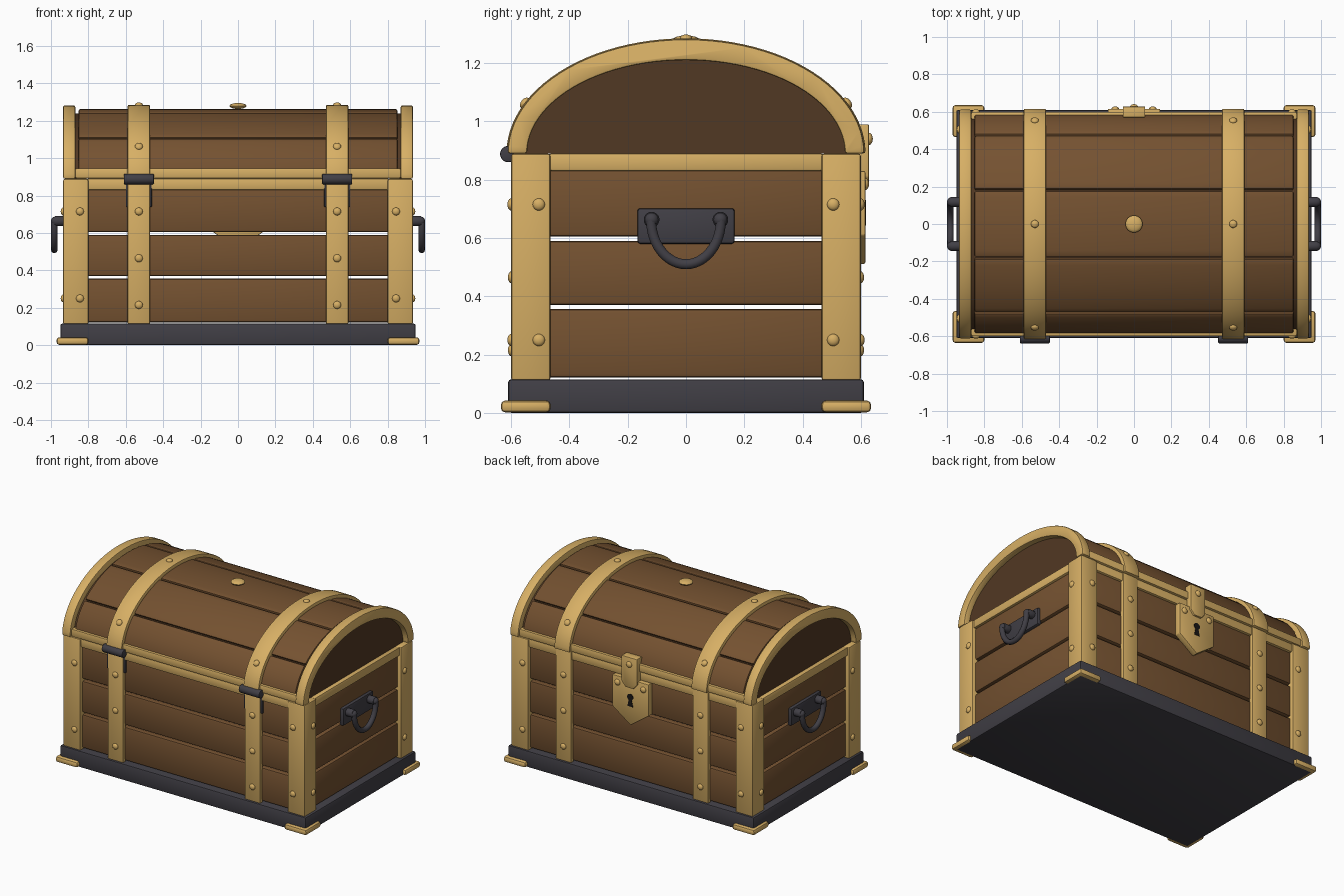
import bpy, bmesh, math
from mathutils import Matrix, Vector

if "Cube" in bpy.data.objects:
    bpy.data.objects.remove(bpy.data.objects["Cube"], do_unlink=True)


def material(name, rgb):
    m = bpy.data.materials.new(name)
    m.use_nodes = True
    m.diffuse_color = (*rgb, 1)
    m.node_tree.nodes["Principled BSDF"].inputs["Base Color"].default_value = (*rgb, 1)
    return m


GOLD = material("brass", (0.68, 0.43, 0.13))
WOOD = material("wood", (0.175, 0.083, 0.03))
DARK = material("dark_wood", (0.083, 0.04, 0.017))
IRON = material("iron", (0.052, 0.049, 0.06))
BLACK = material("keyhole_black", (0.01, 0.008, 0.007))

SPRING = 0.89   # height where the lid begins
STRAP_X = 0.53


def finish(name, bm, mat, bevel=0.0):
    bmesh.ops.recalc_face_normals(bm, faces=bm.faces)
    if bevel:
        sharp = [e for e in bm.edges if e.calc_face_angle(0) > math.radians(40)]
        bmesh.ops.bevel(bm, geom=sharp, offset=bevel, segments=2, profile=0.5, affect='EDGES')
    mesh = bpy.data.meshes.new(name)
    bm.to_mesh(mesh)
    bm.free()
    mesh.materials.append(mat)
    mesh.shade_smooth()
    mesh.set_sharp_from_angle(angle=math.radians(35))
    obj = bpy.data.objects.new(name, mesh)
    bpy.context.collection.objects.link(obj)
    return obj


def box(name, lo, hi, mat, bevel=0.008):
    lo, hi = Vector(lo), Vector(hi)
    bm = bmesh.new()
    m = Matrix.Translation((lo + hi) / 2) @ Matrix.Diagonal((*(hi - lo), 1))
    bmesh.ops.create_cube(bm, size=1, matrix=m)
    return finish(name, bm, mat, bevel)


def mbox(name, sx, sy, lo, hi, mat, bevel=0.008):
    """Box given in the +x +y corner, mirrored by the signs sx and sy."""
    xs = sorted((sx * lo[0], sx * hi[0]))
    ys = sorted((sy * lo[1], sy * hi[1]))
    return box(name, (xs[0], ys[0], lo[2]), (xs[1], ys[1], hi[2]), mat, bevel)


def prism(name, pts, axis, lo, hi, mat, bevel=0.0):
    """Extrude a profile along x (points are y, z) or along y (points are x, z)."""
    bm = bmesh.new()
    place = (lambda a, b: (lo, a, b)) if axis == 'x' else (lambda a, b: (a, lo, b))
    face = bm.faces.new([bm.verts.new(place(a, b)) for a, b in pts])
    ext = bmesh.ops.extrude_face_region(bm, geom=[face])["geom"]
    step = Vector((hi - lo, 0, 0)) if axis == 'x' else Vector((0, hi - lo, 0))
    bmesh.ops.translate(bm, vec=step, verts=[v for v in ext if isinstance(v, bmesh.types.BMVert)])
    return finish(name, bm, mat, bevel)


def ellipse(a, b, t0=0, t1=180, n=48):
    angles = [math.radians(t0 + (t1 - t0) * i / n) for i in range(n + 1)]
    return [(a * math.cos(t), SPRING + b * math.sin(t)) for t in angles]


def arch(name, outer, inner, x0, x1, mat, t0=0, t1=180, n=48, bevel=0.008):
    pts = ellipse(*outer, t0, t1, n) + ellipse(*inner, t0, t1, n)[::-1]
    return prism(name, pts, 'x', x0, x1, mat, bevel)


def dome(name, loc, normal, radius, height, mat):
    bm = bmesh.new()
    rot = Vector(normal).to_track_quat('Z', 'Y').to_matrix().to_4x4()
    m = Matrix.Translation(loc) @ rot @ Matrix.Diagonal((radius, radius, height, 1))
    bmesh.ops.create_uvsphere(bm, u_segments=16, v_segments=8, radius=1, matrix=m)
    return finish(name, bm, mat)


def rivet(loc, normal):
    dome("rivet", loc, normal, 0.021, 0.013, GOLD)


def rod(name, start, length, radius, mat):
    """Cylinder along x, centred on start."""
    bm = bmesh.new()
    m = Matrix.Translation(start) @ Matrix.Rotation(math.pi / 2, 4, 'Y')
    bmesh.ops.create_cone(bm, cap_ends=True, segments=20, radius1=radius, radius2=radius,
                          depth=length, matrix=m)
    return finish(name, bm, mat, 0.005)


# Base and corner feet
box("base", (-0.95, -0.61, 0), (0.95, 0.61, 0.115), IRON, 0.01)
SIGNS = (-1, 1)
for sx in SIGNS:
    for sy in SIGNS:
        mbox("corner_foot", sx, sy, (0.8, 0.465, 0.002), (0.97, 0.635, 0.042), GOLD, 0.014)
        mbox("corner_post", sx, sy, (0.8, 0.465, 0.11), (0.935, 0.6, SPRING), GOLD, 0.01)
        for z in (0.25, 0.715):
            rivet((sx * 0.845, sy * 0.6, z), (0, sy, 0))
            rivet((sx * 0.935, sy * 0.505, z), (sx, 0, 0))

# Wall planks with open gaps, and the top rails
for z0, z1 in ((0.122, 0.356), (0.37, 0.59), (0.605, 0.835)):
    for s in SIGNS:
        mbox("long_plank", 1, s, (-0.82, 0.53, z0), (0.82, 0.575, z1), WOOD, 0.012)
        mbox("side_plank", s, 1, (0.865, -0.48, z0), (0.91, 0.48, z1), WOOD, 0.012)
for s in SIGNS:
    mbox("long_rail", 1, s, (-0.81, 0.52, 0.83), (0.81, 0.59, SPRING), GOLD)
    mbox("side_rail", s, 1, (0.855, -0.47, 0.83), (0.925, 0.47, SPRING), GOLD)
    mbox("lid_rail", 1, s, (-0.87, 0.53, SPRING + 0.002), (0.87, 0.6, 0.946), GOLD)

# Lid core, curved planks and end arches
prism("lid_core", ellipse(0.57, 0.35), 'x', -0.895, 0.895, DARK)
for i in range(5):
    arch("lid_plank", (0.59, 0.372), (0.55, 0.33), -0.853, 0.853, WOOD,
         36 * i + 0.5, 36 * i + 35.5, 10, 0.01)
for x0, x1 in ((-0.935, -0.87), (0.87, 0.935)):
    arch("end_arch", (0.612, 0.392), (0.545, 0.32), x0, x1, GOLD)

# Straps over the walls and lid
for sx in SIGNS:
    x = sx * STRAP_X
    arch("lid_strap", (0.616, 0.395), (0.56, 0.34), x - 0.06, x + 0.06, GOLD)
    for t in (26, 90, 154):
        c, s = math.cos(math.radians(t)), math.sin(math.radians(t))
        rivet((x, 0.616 * c, SPRING + 0.395 * s), (0, c / 0.616, s / 0.395))
    for sy in SIGNS:
        mbox("wall_strap", 1, sy, (x - 0.06, 0.565, 0.112), (x + 0.06, 0.598, SPRING), GOLD)
        for z in (0.215, 0.465, 0.715):
            rivet((x, sy * 0.598, z), (0, sy, 0))
    # Hinges on the front
    box("hinge_plate", (x - 0.07, -0.591, 0.74), (x + 0.07, -0.56, 0.88), IRON, 0.004)
    rod("hinge_barrel", (x, -0.61, 0.888), 0.16, 0.028, IRON)

# Crown stud
rod_base = dome("crown_stud", (0, 0, 1.279), (0, 0, 1), 0.046, 0.016, GOLD)

# Lock on the back
prism("lock_plate", [(-0.14, 0.83), (0.14, 0.83), (0.14, 0.61), (0, 0.51), (-0.14, 0.61)],
      'y', 0.57, 0.615, GOLD, 0.005)
prism("hasp", [(-0.06, 0.99), (0.06, 0.99), (0.06, 0.81), (0.03, 0.775), (-0.03, 0.775), (-0.06, 0.81)],
      'y', 0.57, 0.628, GOLD, 0.005)
rivet((0, 0.628, 0.94), (0, 1, 0))
for sx in SIGNS:
    rivet((sx * 0.1, 0.615, 0.785), (0, 1, 0))
hole = [(0.023 * math.cos(math.radians(t)), 0.707 + 0.023 * math.sin(math.radians(t)))
        for t in range(-60, 241, 20)]
prism("keyhole", hole + [(-0.021, 0.642), (0.021, 0.642)], 'y', 0.612, 0.618, BLACK)

# Side handles
for sx in SIGNS:
    mbox("handle_plate", sx, 1, (0.9, -0.167, 0.58), (0.932, 0.167, 0.702), IRON, 0.01)
    for y in (-0.118, 0.118):
        rod("handle_pivot", (sx * 0.952, y, 0.663), 0.06, 0.027, IRON)
        dome("handle_knob", (sx * 0.978, y, 0.663), (sx, 0, 0), 0.024, 0.022, IRON)
    curve = bpy.data.curves.new("handle_ring", 'CURVE')
    curve.dimensions = '3D'
    curve.bevel_depth = 0.018
    curve.bevel_resolution = 3
    curve.use_fill_caps = True
    spline = curve.splines.new('POLY')
    spline.points.add(24)
    for i, p in enumerate(spline.points):
        t = math.pi * i / 24
        p.co = (sx * 0.982, 0.12 * math.cos(t), 0.663 - 0.153 * math.sin(t), 1)
    curve.materials.append(IRON)
    bpy.context.collection.objects.link(bpy.data.objects.new("handle_ring", curve))
